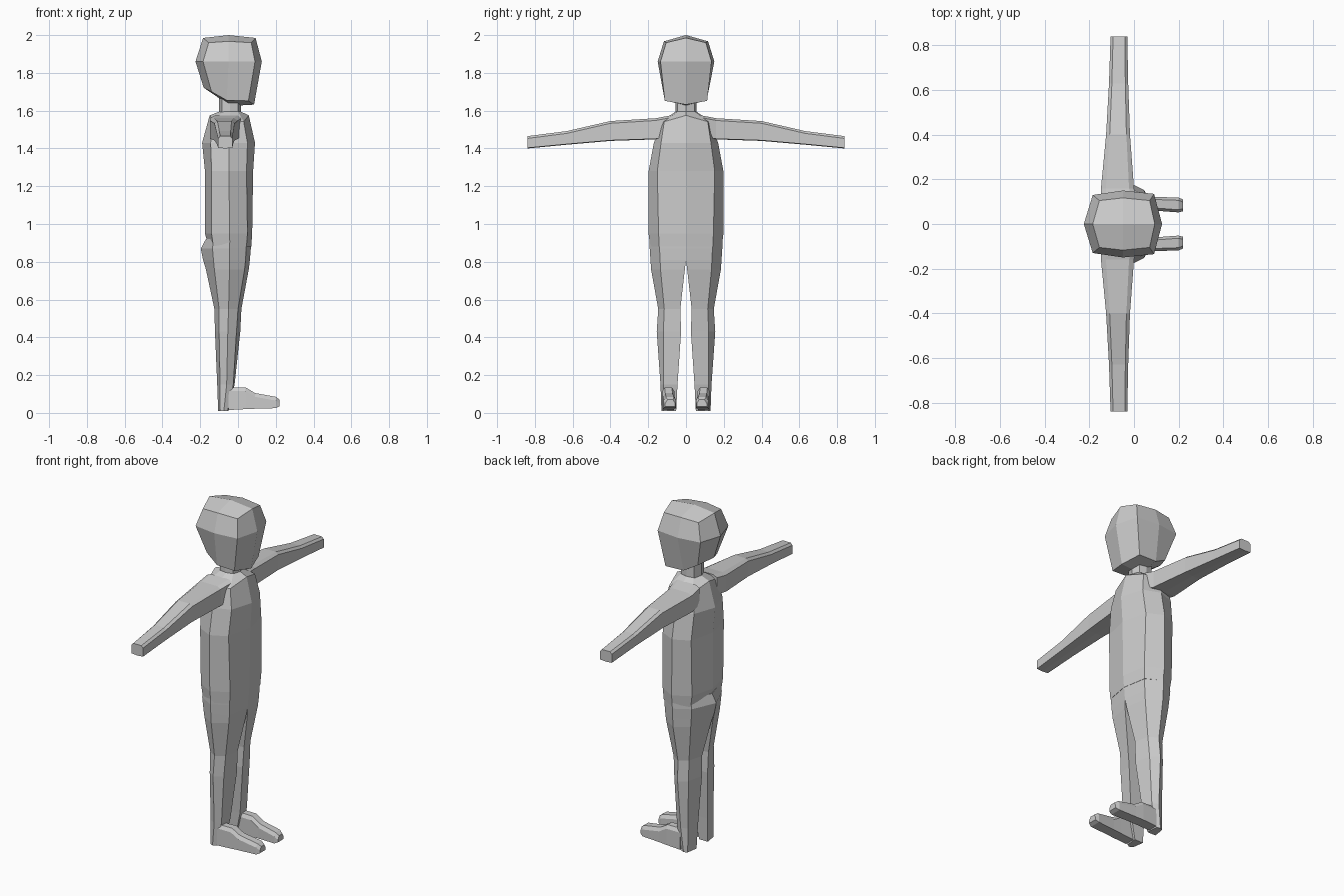
import bpy, bmesh

skin = bpy.data.materials.new("plain_grey")
skin.diffuse_color = (0.6, 0.6, 0.6, 1)


def finish(name, bm):
    bmesh.ops.recalc_face_normals(bm, faces=bm.faces)
    me = bpy.data.meshes.new(name)
    bm.to_mesh(me)
    bm.free()
    me.materials.append(skin)
    ob = bpy.data.objects.new(name, me)
    bpy.context.collection.objects.link(ob)


def loft(name, rings, side=1):
    """Skin equal-length rings of points; side=-1 mirrors across y."""
    bm = bmesh.new()
    vs = [[bm.verts.new((x, y * side, z)) for x, y, z in r] for r in rings]
    n = len(vs[0])
    for a, b in zip(vs, vs[1:]):
        for i in range(n):
            j = (i + 1) % n
            bm.faces.new((a[i], a[j], b[j], b[i]))
    bm.faces.new(vs[0])
    bm.faces.new(vs[-1])
    finish(name, bm)


# Octagonal section: z, back x, front x, corner x pair, corner y, side y, drop
def octagon(z, xb, xf, sb, sf, p, w, d=0.0):
    m = (sb + sf) / 2
    return [(xf, 0, z), (sf, p, z - d), (m, w, z - d), (sb, p, z - d),
            (xb, 0, z), (sb, -p, z - d), (m, -w, z - d), (sf, -p, z - d)]


loft("torso", [octagon(*r) for r in (
    (0.88, -0.155, 0.07, -0.13, 0.045, 0.142, 0.19),
    (0.95, -0.175, 0.075, -0.14, 0.05, 0.145, 0.198),
    (1.28, -0.175, 0.08, -0.14, 0.045, 0.152, 0.198),
    (1.43, -0.19, 0.09, -0.145, 0.05, 0.132, 0.17),
    (1.575, -0.15, 0.057, -0.125, 0.03, 0.115, 0.13, 0.033),
    (1.595, -0.10, 0.015, -0.08, 0.0, 0.045, 0.055))])

# Neck
loft("neck", [octagon(z, -0.10, 0.015, -0.085, 0.0, 0.045, 0.055)
              for z in (1.56, 1.67)])


# Legs: z, back x, front x, outer corner x pair, inner y, corner y, outer y
def leg_ring(z, xb, xf, sb, sf, yi, p, w):
    return [(xf, yi, z), (sf, p, z), ((sb + sf) / 2, w, z),
            (sb, p, z), (xb, yi, z)]


LEG = ((0.01, -0.105, -0.05, -0.095, -0.055, 0.052, 0.12, 0.13),
       (0.15, -0.11, -0.018, -0.095, -0.025, 0.045, 0.118, 0.135),
       (0.43, -0.122, 0.012, -0.10, -0.008, 0.026, 0.12, 0.155),
       (0.55, -0.125, 0.018, -0.10, 0.0, 0.03, 0.115, 0.147),
       (0.76, -0.17, 0.057, -0.125, 0.035, 0.006, 0.135, 0.185),
       (0.81, -0.185, 0.063, -0.13, 0.04, 0.0, 0.137, 0.188),
       (0.87, -0.197, 0.068, -0.135, 0.043, 0.0, 0.14, 0.192),
       (0.92, -0.17, 0.07, -0.13, 0.045, 0.0, 0.14, 0.193))

# Feet: x, bottom z, top z, inner y, outer y
FOOT = ((-0.05, 0.015, 0.135, 0.065, 0.125),
        (0.04, 0.02, 0.135, 0.062, 0.125),
        (0.09, 0.022, 0.105, 0.06, 0.122),
        (0.20, 0.025, 0.085, 0.052, 0.118),
        (0.22, 0.035, 0.07, 0.057, 0.11))


def foot_ring(x, z0, z1, a, b):
    return [(x, a, z0), (x, b, z0), (x, b, z1 - 0.02), (x, b - 0.012, z1),
            (x, a + 0.012, z1), (x, a, z1 - 0.02)]


# Arms: y, back x, front x, bottom z, top z
ARM = ((0.08, -0.145, 0.02, 1.46, 1.575),
       (0.16, -0.148, 0.0, 1.448, 1.56),
       (0.40, -0.125, -0.018, 1.44, 1.545),
       (0.63, -0.112, -0.026, 1.42, 1.492),
       (0.84, -0.105, -0.03, 1.40, 1.465))


def arm_ring(y, xb, xf, z0, z1):
    c = (xf - xb) * 0.15
    return [(xf, y, z0 + 0.003), (xf, y, z1 - 0.012), (xf - c, y, z1),
            (xb + c, y, z1), (xb, y, z1 - 0.012), (xb, y, z0 + 0.003),
            ((xb + xf) / 2, y, z0)]


for s, label in ((1, "left"), (-1, "right")):
    loft(label + "_leg", [leg_ring(*r) for r in LEG], s)
    loft(label + "_foot", [foot_ring(*r) for r in FOOT], s)
    loft(label + "_arm", [arm_ring(*r) for r in ARM], s)


# Head: rings from back middle, back corner, side, front corner, front middle
def head_ring(half):
    return half + [(x, -y, z) for x, y, z in half[-2:0:-1]]


HEAD = (
    [(-0.182, 0, 1.722), (-0.14, 0.09, 1.70), (-0.06, 0.11, 1.655),
     (0.055, 0.112, 1.652), (0.085, 0, 1.632)],
    [(-0.225, 0, 1.86), (-0.185, 0.13, 1.86), (-0.05, 0.15, 1.86),
     (0.09, 0.135, 1.86), (0.126, 0, 1.86)],
    [(-0.185, 0, 1.985), (-0.155, 0.105, 1.96), (-0.05, 0.117, 1.967),
     (0.07, 0.105, 1.96), (0.093, 0, 1.985)])
bm = bmesh.new()
rows = [[bm.verts.new(p) for p in head_ring(h)] for h in HEAD]
for a, b in zip(rows, rows[1:]):
    for i in range(8):
        j = (i + 1) % 8
        bm.faces.new((a[i], a[j], b[j], b[i]))
# Crown and jaw caps: four quads around a centre point
for row, centre in ((rows[2], (-0.05, 0, 2.0)), (rows[0], (-0.04, 0, 1.625))):
    c = bm.verts.new(centre)
    for i in range(0, 8, 2):
        bm.faces.new((row[i], row[i + 1], row[(i + 2) % 8], c))
finish("head", bm)
